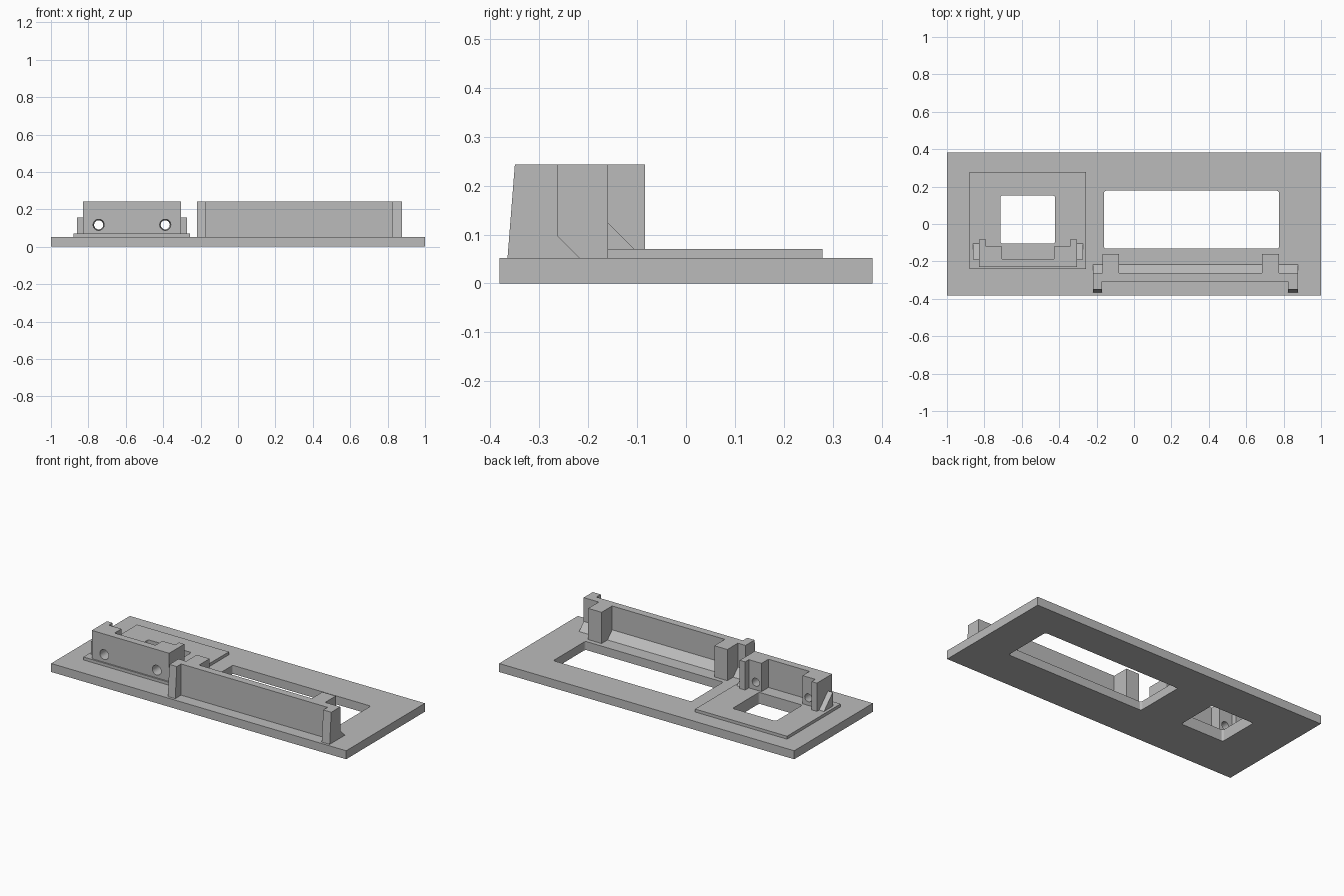
import bpy, bmesh
from mathutils import Vector

cube = bpy.data.objects.get("Cube")
if cube:
    bpy.data.objects.remove(cube, do_unlink=True)

# Single grey material
grey = bpy.data.materials.new("plain_grey")
grey.use_nodes = True
COLOUR = (0.5, 0.5, 0.5, 1)
grey.diffuse_color = COLOUR
grey.node_tree.nodes["Principled BSDF"].inputs["Base Color"].default_value = COLOUR

PLATE, PAD, TOP = 0.052, 0.07, 0.243


def prism(name, points, direction):
    """Extrude a closed outline of 3D points along a direction."""
    bm = bmesh.new()
    face = bm.faces.new([bm.verts.new(p) for p in points])
    out = bmesh.ops.extrude_face_region(bm, geom=[face])
    verts = [v for v in out["geom"] if isinstance(v, bmesh.types.BMVert)]
    bmesh.ops.translate(bm, verts=verts, vec=Vector(direction))
    bmesh.ops.recalc_face_normals(bm, faces=bm.faces)
    mesh = bpy.data.meshes.new(name)
    bm.to_mesh(mesh)
    bm.free()
    mesh.materials.append(grey)
    ob = bpy.data.objects.new(name, mesh)
    bpy.context.collection.objects.link(ob)
    return ob


def side_profile(name, yz, x0, x1):
    return prism(name, [(x0, y, z) for y, z in yz], (x1 - x0, 0, 0))


def box(name, x0, x1, y0, y1, z0, z1):
    return prism(name, [(x0, y0, z0), (x1, y0, z0), (x1, y1, z0), (x0, y1, z0)], (0, 0, z1 - z0))


def apply(ob, mod):
    bpy.context.view_layer.objects.active = ob
    bpy.ops.object.modifier_apply(modifier=mod.name)


def cut(cutter, *targets):
    """Subtract the cutter from each target, then discard it."""
    cutter.hide_render = True
    for ob in targets:
        mod = ob.modifiers.new("cut", "BOOLEAN")
        mod.operation, mod.solver, mod.object = "DIFFERENCE", "EXACT", cutter
        apply(ob, mod)
    bpy.data.objects.remove(cutter, do_unlink=True)


def window_cutter(x0, x1, y0, y1):
    """Box with rounded vertical corners."""
    ob = box("window_cutter", x0, x1, y0, y1, -0.1, 0.2)
    bm = bmesh.new()
    bm.from_mesh(ob.data)
    upright = [e for e in bm.edges if abs(e.verts[0].co.z - e.verts[1].co.z) > 0.1]
    bmesh.ops.bevel(bm, geom=upright, offset=0.012, segments=4, profile=0.5, affect="EDGES")
    bm.to_mesh(ob.data)
    bm.free()
    return ob


# Base plate and raised pad, with two windows
base = box("base_plate", -1, 1, -0.381, 0.381, 0, PLATE)
pad = box("raised_pad", -0.88, -0.257, -0.24, 0.279, PLATE, PAD)
cut(window_cutter(-0.715, -0.422, -0.105, 0.152), base, pad)
cut(window_cutter(-0.16, 0.775, -0.132, 0.178), base)

# Long bracket: wall with rear fillet, front recess between two end ribs
long_wall = side_profile("long_wall", [(-0.365, PLATE), (-0.217, PLATE), (-0.262, 0.097),
                                       (-0.262, TOP), (-0.35, TOP)], -0.22, 0.877)
cut(box("recess_cutter", -0.17, 0.823, -0.5, -0.308, 0.0, 0.4), long_wall)
for name, x0, x1 in (("right_post", -0.168, -0.08), ("left_post", 0.684, 0.775)):
    box("long_wall_" + name, x0, x1, -0.262, -0.16, PLATE, TOP)

# Short bracket: symmetrical plan outline with thick bored ends and thin tabs
MID = -0.567
half = [(0.262, -0.231), (0.262, -0.084), (0.225, -0.084),
        (0.225, -0.12), (0.139, -0.12), (0.139, -0.187)]
plan = half + [(-x, y) for x, y in reversed(half)]
short_wall = prism("short_wall", [(MID + x, y, PAD) for x, y in plan], (0, 0, TOP - PAD))

# Screw holes through the bracket ends
for side in (-1, 1):
    bpy.ops.mesh.primitive_cone_add(vertices=32, radius1=0.032, radius2=0.022, depth=0.2,
                                    location=(MID + side * 0.178, -0.175, 0.117),
                                    rotation=(-1.5708, 0, 0))
    bore = bpy.context.object
    bore.data.materials.append(grey)
    cut(bore, short_wall)

# Triangular gussets outside the short bracket
for name, x0, x1 in (("right", -0.862, -0.829), ("left", -0.305, -0.272)):
    side_profile(name + "_gusset", [(-0.19, PAD), (-0.105, PAD), (-0.19, 0.155)], x0, x1)
